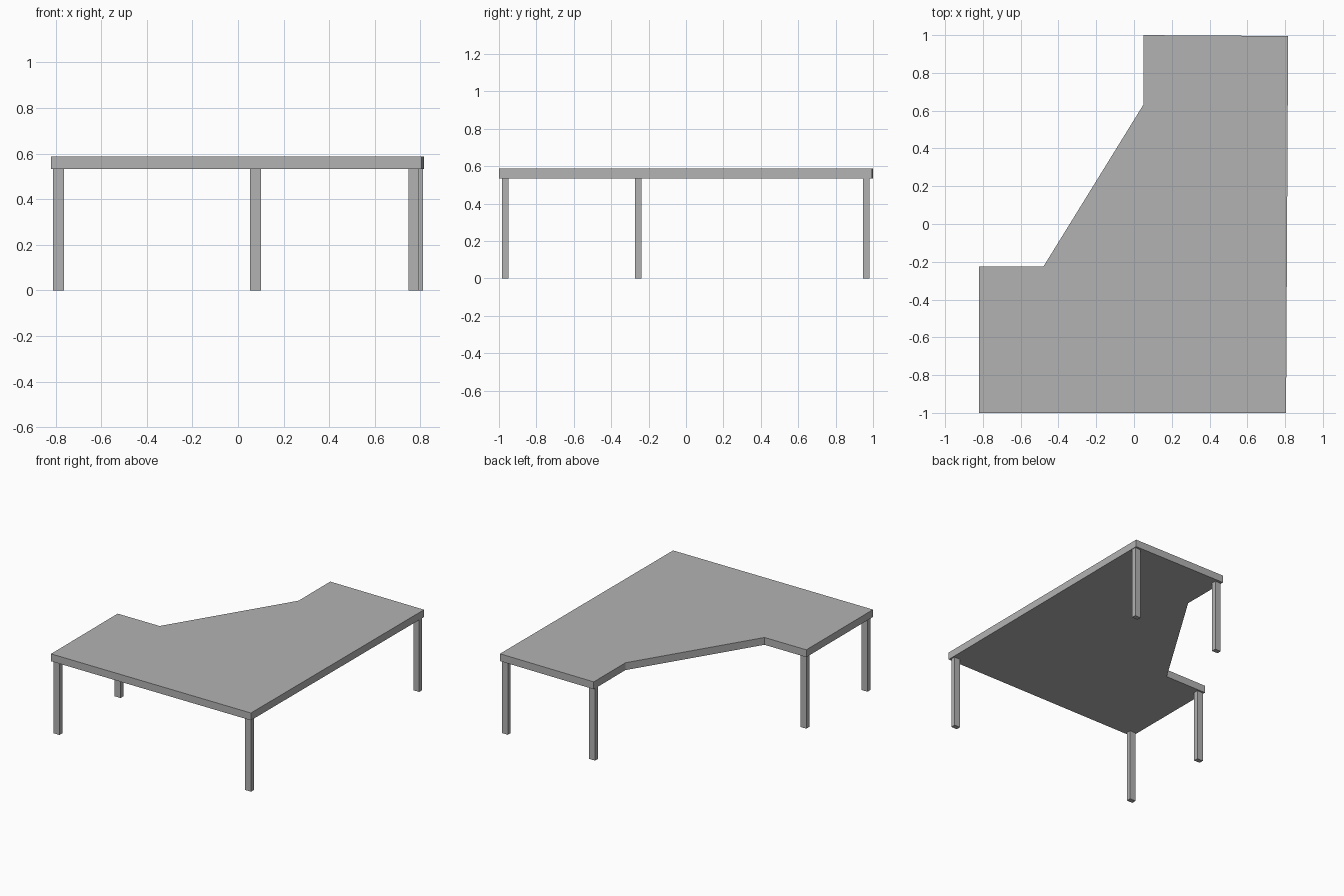
import bpy
import bmesh

cube = bpy.data.objects.get("Cube")
if cube:
    bpy.data.objects.remove(cube, do_unlink=True)

TOP, UNDERSIDE = 0.587, 0.533

grey = bpy.data.materials.new("plain grey")
grey.use_nodes = True
grey.diffuse_color = (0.45, 0.45, 0.45, 1)
grey.node_tree.nodes["Principled BSDF"].inputs["Base Color"].default_value = grey.diffuse_color


def prism(name, outline, bottom, top):
    """Extrude a flat outline upwards into a solid."""
    bm = bmesh.new()
    face = bm.faces.new([bm.verts.new((x, y, bottom)) for x, y in outline])
    new = bmesh.ops.extrude_face_region(bm, geom=[face])["geom"]
    verts = [v for v in new if isinstance(v, bmesh.types.BMVert)]
    bmesh.ops.translate(bm, verts=verts, vec=(0, 0, top - bottom))
    bmesh.ops.recalc_face_normals(bm, faces=bm.faces)
    mesh = bpy.data.meshes.new(name)
    bm.to_mesh(mesh)
    bm.free()
    mesh.materials.append(grey)
    obj = bpy.data.objects.new(name, mesh)
    bpy.context.collection.objects.link(obj)
    return obj


# Corner tabletop with a slanted inner edge
prism("tabletop", [(-0.82, -1), (0.805, -1), (0.816, 0.995), (0.05, 1),
                   (0.05, 0.632), (-0.48, -0.226), (-0.82, -0.226)],
      UNDERSIDE, TOP)

# Rectangular legs, one at each outer corner
legs = {
    "front_right_leg": (-0.787, -0.967),
    "front_left_leg": (0.771, -0.967),
    "middle_right_leg": (-0.787, -0.256),
    "back_right_leg": (0.077, 0.963),
    "back_left_leg": (0.787, 0.963),
}
HALF_X, HALF_Y = 0.024, 0.017
for name, (x, y) in legs.items():
    prism(name, [(x - HALF_X, y - HALF_Y), (x + HALF_X, y - HALF_Y),
                 (x + HALF_X, y + HALF_Y), (x - HALF_X, y + HALF_Y)],
          0, UNDERSIDE)
